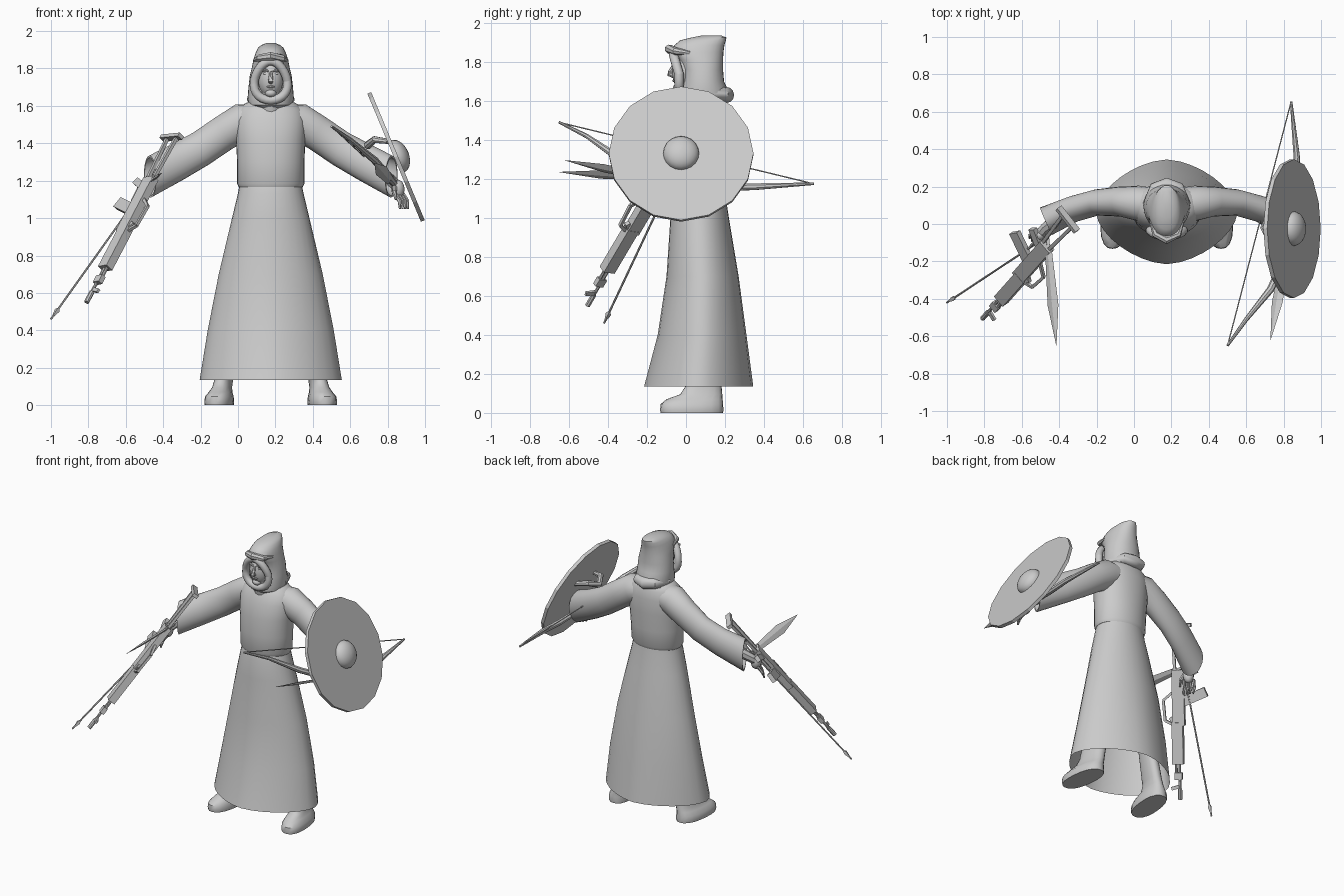
import bpy, math
from math import sin, cos, pi
from mathutils import Vector as V, Matrix

cube = bpy.data.objects.get("Cube")
if cube:
    bpy.data.objects.remove(cube, do_unlink=True)

CX = 0.175  # middle of the figure
grey = bpy.data.materials.new("plain grey")
grey.use_nodes = True
grey.diffuse_color = (0.6, 0.6, 0.6, 1)
grey.node_tree.nodes["Principled BSDF"].inputs["Base Color"].default_value = (0.6, 0.6, 0.6, 1)


def make(name, verts, faces, angle=40):
    me = bpy.data.meshes.new(name)
    me.from_pydata([tuple(v) for v in verts], [], faces)
    me.materials.append(grey)
    ob = bpy.data.objects.new(name, me)
    bpy.context.collection.objects.link(ob)
    bpy.ops.object.select_all(action='DESELECT')
    ob.select_set(True)
    bpy.context.view_layer.objects.active = ob
    bpy.ops.object.mode_set(mode='EDIT')
    bpy.ops.mesh.select_all(action='SELECT')
    bpy.ops.mesh.normals_make_consistent(inside=False)
    bpy.ops.object.mode_set(mode='OBJECT')
    bpy.ops.object.shade_smooth_by_angle(angle=math.radians(angle))
    return ob


def loft(name, rings, n=20, caps=(True, True), angle=40):
    """Skin rings given as (centre, half axis, half axis, power)."""
    verts, faces = [], []
    for c, a, b, p in rings:
        for i in range(n):
            t = 2 * pi * i / n
            x, y = cos(t), sin(t)
            k = (abs(x) ** p + abs(y) ** p) ** (-1 / p)
            verts.append(V(c) + V(a) * x * k + V(b) * y * k)
    for r in range(len(rings) - 1):
        for i in range(n):
            j = (i + 1) % n
            faces.append((r * n + i, r * n + j, (r + 1) * n + j, (r + 1) * n + i))
    if caps[0]:
        faces.append(tuple(range(n)))
    if caps[1]:
        faces.append(tuple(range((len(rings) - 1) * n, len(rings) * n)))
    return make(name, verts, faces, angle)


def stack(name, rows, x=CX, **kw):
    """Horizontal rings: height, half width, front y, back y, power."""
    return loft(name, [((x, (f + b) / 2, z), (w, 0, 0), (0, (b - f) / 2, 0), p)
                       for z, w, f, b, p in rows], **kw)


def tube(name, pts, radii, n=8, closed=False):
    pts = [V(p) for p in pts]
    rings = []
    for i, p in enumerate(pts):
        if closed:
            t = pts[(i + 1) % len(pts)] - pts[i - 1]
        else:
            t = pts[min(i + 1, len(pts) - 1)] - pts[max(i - 1, 0)]
        t.normalize()
        side = t.cross(V((0.3, 1, 0.2)) if closed else V((0.3, 0.5, 1))).normalized()
        r = radii[i] if isinstance(radii, (list, tuple)) else radii
        rings.append((p, side * r, t.cross(side) * r, 2))
    if closed:
        rings.append(rings[0])
    return loft(name, rings, n=n, caps=(not closed, not closed))


def ball(name, c, r, n=20):
    steps = [-pi / 2 + 0.08 + (pi - 0.16) * i / 12 for i in range(13)]
    return loft(name, [((c[0], c[1], c[2] + r[2] * sin(a)), (r[0] * cos(a), 0, 0),
                        (0, r[1] * cos(a), 0), 2) for a in steps], n=n)


# Robe
stack("robe_skirt", [(.135, .38, -.215, .345, 1.65), (.4, .337, -.145, .31, 1.75),
                     (.7, .278, -.1, .27, 1.85), (1, .207, -.08, .22, 2),
                     (1.13, .176, -.07, .2, 2), (1.17, .168, -.06, .195, 2)],
      n=32, caps=(False, True))
stack("robe_top", [(1.165, .17, -.062, .195, 2), (1.185, .18, -.07, .205, 2),
                   (1.3, .18, -.07, .21, 2.1), (1.42, .185, -.065, .215, 2.2),
                   (1.52, .19, -.045, .215, 2.2), (1.58, .175, -.02, .205, 2.1),
                   (1.615, .135, 0, .19, 2), (1.635, .08, .02, .16, 2)], n=32)

# Sleeves, hands and shoes, one pass for each side
SLEEVE = [(.05, .1, 1.53, .08, .09, .2), (.15, .11, 1.515, .1, .095, .4),
          (.25, .12, 1.455, .095, .08, .55), (.375, .115, 1.37, .095, .07, .5),
          (.5, .08, 1.3, .1, .07, .35), (.645, .015, 1.222, .113, .08, .03)]
for s, label in ((1, "left"), (-1, "right")):
    def at(dx, y, z):
        return V((CX + s * dx, y, z))
    rings = []
    for dx, y, z, rv, rh, k in SLEEVE:
        bend = max(0, dx - .3) * 1.3
        rings.append((at(dx, y, z), V((s * k, 0, 1)).normalized() * rv,
                      V((s * bend, 1, 0)).normalized() * rh, 2))
    # turn the cuff inward so the opening reads as hollow
    c, a, b, p = rings[-1]
    rings += [(c, a * .9, b * .9, 2), (at(.55, .05, 1.27), a * .7, b * .7, 2)]
    loft(label + "_sleeve", rings, n=20)
    tube(label + "_wrist", [at(.56, .04, 1.26), at(.645, -.02, 1.2), at(.675, -.05, 1.17)],
         [.04, .032, .03])
    ball(label + "_palm", at(.68, -.06, 1.155), (.035, .035, .05), n=12)
    for f in range(4):
        o = V((s * .014, .016, 0)) * (f - 1.5)
        tube(label + "_finger_%d" % (f + 1),
             [at(.685, -.065, 1.13) + o, at(.71, -.085, 1.09) + o, at(.712, -.1, 1.05) + o],
             [.011, .011, .006], n=6)
    tube(label + "_thumb", [at(.665, -.075, 1.17), at(.66, -.115, 1.14), at(.67, -.13, 1.1)],
         [.014, .013, .007], n=6)
    loft(label + "_shoe", [(at(dx, (f + b) / 2, z), (w, 0, 0), V((s * -.015, (b - f) / 2, 0)), 2.4)
                           for z, dx, w, f, b in
                           ((0, .275, .075, -.13, .19), (.015, .275, .077, -.133, .192),
                            (.045, .275, .074, -.13, .19), (.07, .268, .06, -.1, .188),
                            (.095, .26, .05, -.03, .186), (.14, .25, .046, 0, .182),
                            (.4, .2, .05, .02, .17))])

# Hood
stack("hood", [(1.585, .085, -.02, .19, 2), (1.605, .118, -.04, .22, 2),
               (1.64, .124, -.04, .225, 2), (1.7, .119, -.02, .195, 2.1),
               (1.76, .112, -.02, .19, 2.2), (1.81, .1, -.04, .19, 2.2),
               (1.85, .092, -.075, .192, 2.2), (1.885, .08, -.06, .197, 2.2),
               (1.91, .068, -.03, .205, 2.2), (1.925, .052, .03, .207, 2.2),
               (1.935, .025, .08, .18, 2)], n=28)
tube("hood_rim", [(CX + (.088 - .018 * sin(t)) * cos(t), -.035 - .03 * max(0, sin(t)),
                   1.735 + .105 * sin(t)) for t in [2 * pi * i / 28 for i in range(28)]],
     .024, n=10, closed=True)
tube("hood_brow_fold", [(CX - .085, .02, 1.845), (CX - .06, -.055, 1.855), (CX, -.085, 1.865),
                        (CX + .06, -.055, 1.855), (CX + .085, .02, 1.845)],
     [.01, .02, .024, .02, .01])
tube("hood_nape_fold", [(CX - .11, .1, 1.635), (CX - .06, .19, 1.635), (CX, .205, 1.63),
                        (CX + .06, .19, 1.635), (CX + .11, .1, 1.635)],
     [.02, .036, .042, .036, .02], n=12)
tube("neck", [(CX, .05, 1.55), (CX, 0, 1.69)], [.07, .05], n=16)

# Face
ball("face", (CX, -.005, 1.745), (.068, .066, .102))
ball("chin", (CX, -.04, 1.668), (.03, .026, .022), n=12)
tube("nose", [(CX, -.062, 1.785), (CX, -.08, 1.75), (CX, -.086, 1.738), (CX, -.06, 1.726)],
     [.007, .012, .014, .012])
ball("lips", (CX, -.055, 1.703), (.024, .016, .008), n=12)
for s, label in ((1, "left"), (-1, "right")):
    ball(label + "_eye", (CX + s * .028, -.054, 1.772), (.013, .01, .007), n=10)
    tube(label + "_eyebrow", [(CX + s * .01, -.064, 1.786), (CX + s * .03, -.062, 1.792),
                              (CX + s * .05, -.046, 1.785)], [.006, .008, .005])

# Round shield with boss and arm strap
N = V((.923, 0, .386)).normalized()
P, Q = V((0, 1, 0)), V((0, 1, 0)).cross(N)
SC = V((.845, -.025, 1.327))
R = .371
loft("shield", [(SC - N * .011, P * R, Q * R, 2), (SC + N * .011, P * R, Q * R, 2)], n=16, angle=20)
loft("shield_boss", [(SC + N * (.01 + .06 * sin(t)), P * .092 * cos(t), Q * .092 * cos(t), 2)
                     for t in [i * pi / 2 / 7 * .98 for i in range(8)]], n=20)
tube("shield_strap", [(.8, -.12, 1.41), (.73, -.09, 1.42), (.695, -.02, 1.39), (.73, .05, 1.42),
                      (.81, .09, 1.41)], [.014, .019, .022, .019, .014])

# Bow and string
tube("bow", [(.5, -.65, 1.49), (.6, -.51, 1.42), (.73, -.35, 1.31), (.82, -.15, 1.205),
             (.85, 0, 1.17), (.865, .18, 1.155), (.87, .36, 1.16), (.84, .655, 1.175)],
     [.007, .012, .02, .02, .018, .02, .018, .007])
tube("bow_string", [(.5, -.65, 1.49), (.84, .655, 1.175)], .0035, n=5)


# Daggers
def dagger(name, grip, tip):
    grip, tip = V(grip), V(tip)
    d = (tip - grip).normalized()
    wide = d.cross(V((-.6, 0, .8))).normalized()
    thin = d.cross(wide)
    rows = [(-.1, .012, .01), (.12, .012, .01), (.13, .022, .008), (.64, .036, .009), (1, .001, .001)]
    loft(name, [(grip.lerp(tip, t), wide * w, thin * h, 2) for t, w, h in rows], n=4, angle=10)


dagger("right_dagger", (-.465, -.05, 1.2), (-.415, -.65, 1.235))
dagger("left_dagger", (.83, -.06, 1.18), (.73, -.62, 1.295))

# Arrow
A0, A1 = V((-.44, -.05, 1.245)), V((-1, -.42, .46))
tube("arrow_shaft", [A0, A1], .0055, n=6)
tube("arrow_head", [A0.lerp(A1, t) for t in (.925, .94, 1)], [.005, .015, .001], n=4)

# Rifle, in its own frame: length from the muzzle, height, width
ax = V((.465, .525, .89)).normalized()
up = V((.64, -.76, .11))
up = (up - ax * up.dot(ax)).normalized()
wd = ax.cross(up)
M = V((-.81, -.505, .55))


def gp(s, u, w=0):
    return M + ax * s + up * u + wd * w


def bar(name, s0, u0, s1, u1, h, w):
    """Box between two points in the rifle plane, h thick and w wide."""
    a, b = gp(s0, u0), gp(s1, u1)
    n = (b - a).normalized().cross(wd) * h
    verts = [p + n * i + wd * w * j for p in (a, b) for i, j in ((-1, -1), (1, -1), (1, 1), (-1, 1))]
    make(name, verts, [(0, 1, 2, 3), (7, 6, 5, 4)] +
         [(i, (i + 1) % 4, 4 + (i + 1) % 4, 4 + i) for i in range(4)], 10)


tube("rifle_barrel", [gp(0, 0), gp(.3, 0)], .009)
tube("rifle_muzzle", [gp(0, 0), gp(.07, 0)], .014)
tube("rifle_gas_tube", [gp(.14, .022), gp(.3, .022)], .009)
bar("rifle_gas_block", .13, .008, .175, .008, .025, .014)
bar("rifle_front_sight", .085, 0, .07, .055, .011, .007)
bar("rifle_handguard", .23, .008, .5, .008, .036, .024)
bar("rifle_receiver", .48, 0, .84, 0, .04, .022)
bar("rifle_rear_sight", .5, .03, .53, .055, .012, .012)
bar("rifle_magazine", .63, -.02, .7, -.18, .032, .014)
bar("rifle_grip", .78, -.02, .84, -.12, .02, .014)
bar("rifle_trigger_guard", .7, -.065, .79, -.065, .005, .008)
loop = [(.48, .03), (.51, .09), (.64, .1), (.7, .03)]
for i, (a, b) in enumerate(zip(loop, loop[1:])):
    bar("rifle_handle_%d" % (i + 1), *a, *b, .008, .008)
for u in (.035, -.045):
    bar("rifle_stock_rod", .82, u * .6, 1.12, u, .009, .009)
bar("rifle_butt_plate", 1.12, .07, 1.13, -.09, .011, .018)
